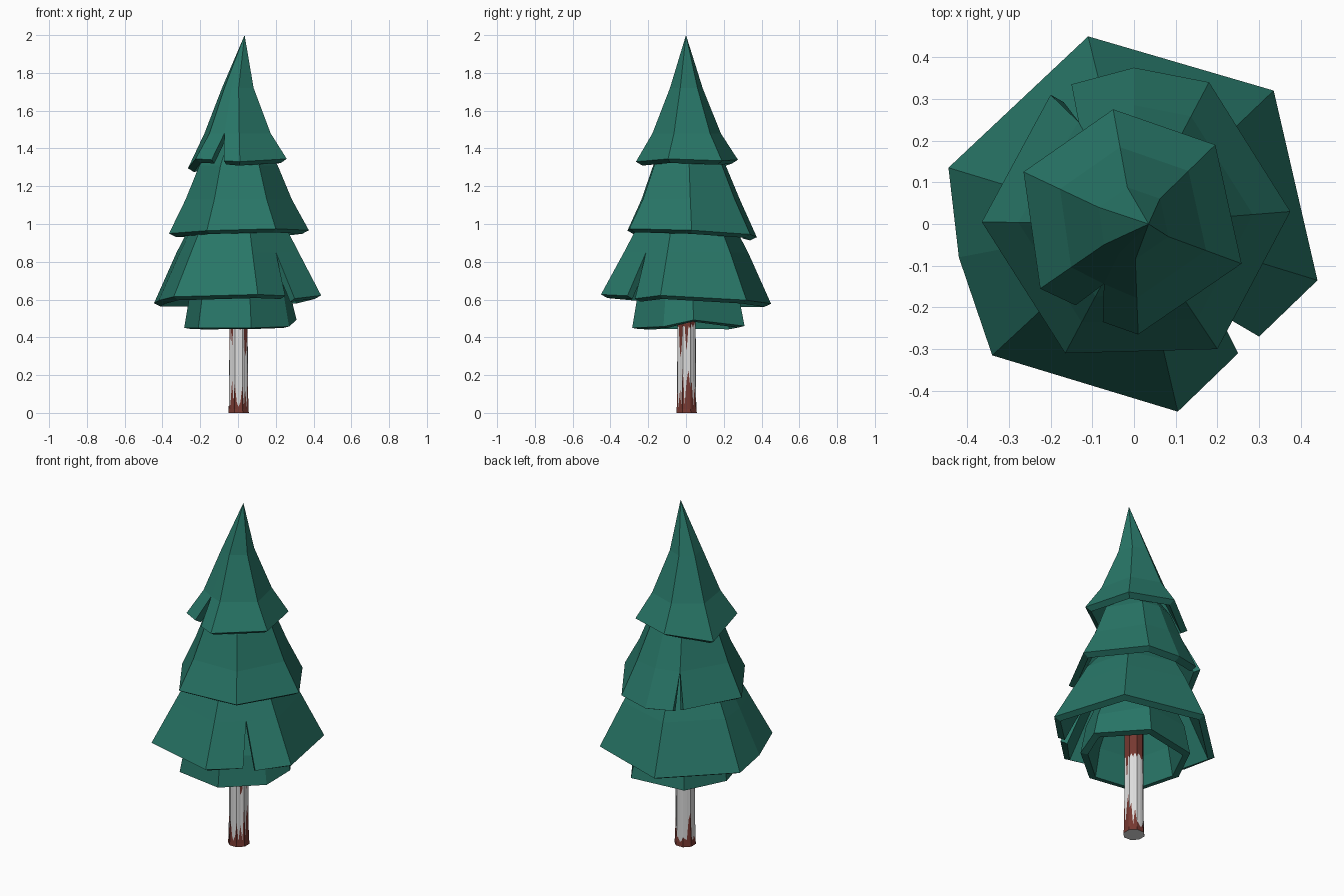
import bpy, bmesh, math, random

random.seed(4)
if "Cube" in bpy.data.objects:
    bpy.data.objects.remove(bpy.data.objects["Cube"])


def material(name, rgb):
    mat = bpy.data.materials.new(name)
    mat.use_nodes = True
    mat.diffuse_color = (*rgb, 1)
    mat.node_tree.nodes["Principled BSDF"].inputs["Base Color"].default_value = (*rgb, 1)
    return mat


green = material("pine green", (0.021, 0.18, 0.135))
white = material("pale bark", (0.72, 0.72, 0.72))
red = material("red brown wood", (0.18, 0.04, 0.03))


def make_object(name, bm, mats):
    bmesh.ops.remove_doubles(bm, verts=bm.verts, dist=0.0005)
    bmesh.ops.recalc_face_normals(bm, faces=bm.faces)
    mesh = bpy.data.meshes.new(name)
    bm.to_mesh(mesh)
    bm.free()
    for mat in mats:
        mesh.materials.append(mat)
    obj = bpy.data.objects.new(name, mesh)
    bpy.context.collection.objects.link(obj)
    return obj


def tier(name, rim, rings, tip, slit=None):
    """Faceted hollow cone; a slit opens between rim points slit and slit + 1."""
    bm = bmesh.new()
    n = len(rim)
    flat = [(x, y) for x, y, z in rim]
    if slit is not None:
        a, b = flat[slit], flat[slit + 1]
        flat[slit] = flat[slit + 1] = ((a[0] + b[0]) / 2, (a[1] + b[1]) / 2)
    rows = [[bm.verts.new(p) for p in rim]]
    for scale, z in rings:
        rows.append([bm.verts.new((x * scale, y * scale, z)) for x, y in flat])
    peak = bm.verts.new(tip)
    for i in range(n):
        if i == slit:
            continue
        j = (i + 1) % n
        for low, high in zip(rows, rows[1:]):
            bm.faces.new((low[i], low[j], high[j], high[i]))
        bm.faces.new((rows[-1][i], rows[-1][j], peak))
    obj = make_object(name, bm, [green])
    shell = obj.modifiers.new("thickness", 'SOLIDIFY')
    shell.thickness = 0.04
    shell.offset = -1
    return obj


# Branch tiers, rims listed counter-clockwise from above
tier("top_branches",
     [(-0.05, 0.275, 1.34), (-0.265, 0.125, 1.295), (-0.225, -0.155, 1.345),
      (-0.14, -0.195, 1.34), (-0.075, -0.235, 1.335), (0.01, -0.265, 1.33),
      (0.258, -0.095, 1.345), (0.195, 0.19, 1.335)],
     [(0.67, 1.48), (0.32, 1.72)], (0.035, 0, 2), slit=3)

tier("upper_branches",
     [(0, 0.375, 0.93), (-0.15, 0.335, 0.94), (-0.2, 0.31, 0.95),
      (-0.365, 0.005, 0.95), (-0.165, -0.31, 0.965), (0.2, -0.3, 0.975),
      (0.375, 0.03, 0.967), (0.18, 0.34, 0.945)],
     [(0.76, 1.13), (0.56, 1.31)], (0, 0, 1.6), slit=1)

tier("lower_branches",
     [(-0.11, 0.45, 0.578), (-0.445, 0.135, 0.58), (-0.42, -0.08, 0.595),
      (-0.34, -0.315, 0.615), (0.105, -0.45, 0.627), (0.25, -0.31, 0.62),
      (0.3, -0.27, 0.605), (0.44, -0.135, 0.622), (0.335, 0.32, 0.597)],
     [(0.73, 0.85), (0.59, 0.97)], (0, 0, 1.3), slit=5)

tier("bottom_branches",
     [(0.14, 0.31, 0.46), (-0.17, 0.26, 0.45), (-0.285, 0.03, 0.45),
      (-0.21, -0.24, 0.45), (0.07, -0.285, 0.45), (0.27, -0.12, 0.457),
      (0.31, 0.04, 0.492)],
     [(0.9, 0.62), (0.68, 0.78)], (0, 0, 1.0))


# Trunk: flared octagon, pale bark torn at both ends along jagged lines
def trunk_point(column, z, sides=8, per_side=4):
    side, part = divmod(column, per_side)
    radius = 0.052 + 0.007 * max(0, 1 - z / 0.06)
    t = part / per_side
    a = math.tau * (side + 0.5) / sides
    b = a + math.tau / sides
    x = math.cos(a) * (1 - t) + math.cos(b) * t
    y = math.sin(a) * (1 - t) + math.sin(b) * t
    return (0.003 + radius * x, 0.003 + radius * y, z)


columns = 32
bm = bmesh.new()
rows = [[], [], [], [], []]
for c in range(columns):
    spike = random.random() < 0.25
    low = random.uniform(0.12, 0.24) if spike else random.uniform(0.025, 0.06)
    drip = random.random() < 0.12
    high = random.uniform(0.28, 0.38) if drip else random.uniform(0.44, 0.48)
    for row, z in zip(rows, (0, 0.02, low, high, 0.75)):
        row.append(bm.verts.new(trunk_point(c, z)))
for level in range(4):
    for c in range(columns):
        d = (c + 1) % columns
        low, high = rows[level], rows[level + 1]
        face = bm.faces.new((low[c], low[d], high[d], high[c]))
        face.material_index = 0 if level == 2 else 1
bm.faces.new(rows[0])
bm.faces.new(rows[-1]).material_index = 1
make_object("trunk", bm, [white, red])
